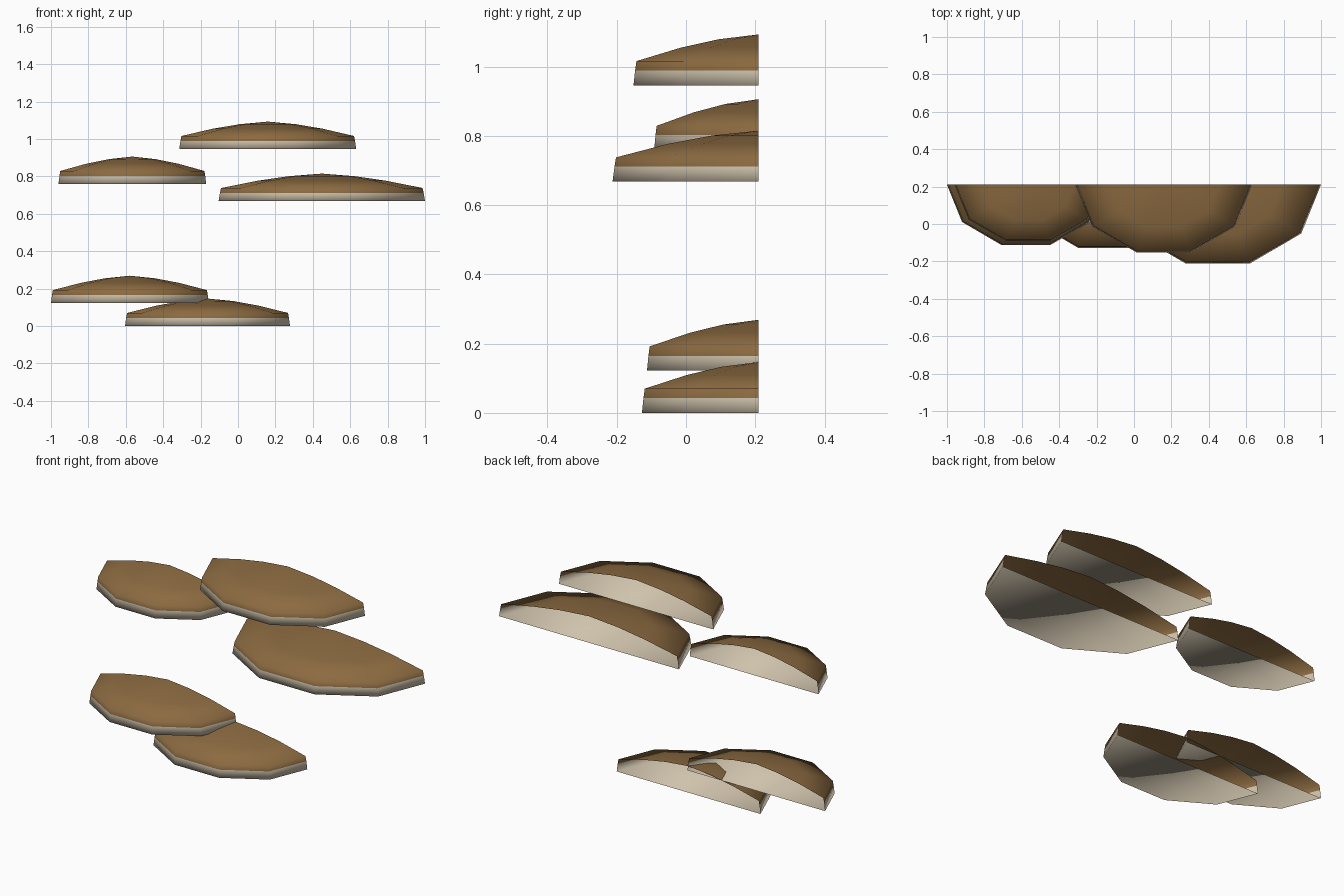
import bpy, bmesh, math

if "Cube" in bpy.data.objects:
    bpy.data.objects.remove(bpy.data.objects["Cube"])


def material(name, rgb):
    m = bpy.data.materials.new(name)
    m.diffuse_color = (*rgb, 1.0)
    m.use_nodes = True
    m.node_tree.nodes["Principled BSDF"].inputs["Base Color"].default_value = m.diffuse_color
    return m


BROWN = material("cap_brown", (0.26, 0.145, 0.052))
CREAM = material("underside_cream", (0.62, 0.54, 0.41))

SIDES = 5          # facets around the half outline
BACK_Y = 0.21      # plane where the shelves meet the trunk
DEPTH = 0.804      # depth relative to half width
# (radius fraction, height) from the lower rim up over the dome
PROFILE = [(1.0, 0.0), (0.987, 0.043), (0.976, 0.07),
           (0.62, 0.109), (0.32, 0.133)]
PEAK = 0.147


def shelf_cap(name, x, z, radius):
    """Half-round bracket with an open back."""
    bm = bmesh.new()
    rings = []
    for frac, h in PROFILE:
        ring = []
        for i in range(SIDES + 1):
            a = math.pi + math.pi * i / SIDES
            ring.append(bm.verts.new((radius * frac * math.cos(a),
                                      radius * frac * DEPTH * math.sin(a), h)))
        rings.append(ring)
    peak = bm.verts.new((0, 0, PEAK))

    # Underside, then rim and dome bands
    bm.faces.new(rings[0][::-1]).material_index = 1
    for k in range(len(rings) - 1):
        lo, hi = rings[k], rings[k + 1]
        for i in range(SIDES):
            f = bm.faces.new((lo[i], lo[i + 1], hi[i + 1], hi[i]))
            f.material_index = 1 if k == 0 else 0
    # Crown of the dome
    for i in range(SIDES):
        bm.faces.new((rings[-1][i], rings[-1][i + 1], peak))
    for f in bm.faces:
        f.smooth = True

    mesh = bpy.data.meshes.new(name)
    bm.to_mesh(mesh)
    bm.free()
    mesh.materials.append(BROWN)
    mesh.materials.append(CREAM)
    ob = bpy.data.objects.new(name, mesh)
    ob.location = (x, BACK_Y, z)
    bpy.context.collection.objects.link(ob)


# Five shelves, from the lowest to the highest
shelf_cap("lowest_shelf", -0.163, 0.0, 0.441)
shelf_cap("lower_left_shelf", -0.578, 0.122, 0.422)
shelf_cap("right_shelf", 0.448, 0.668, 0.552)
shelf_cap("upper_left_shelf", -0.565, 0.759, 0.395)
shelf_cap("top_shelf", 0.159, 0.946, 0.473)
